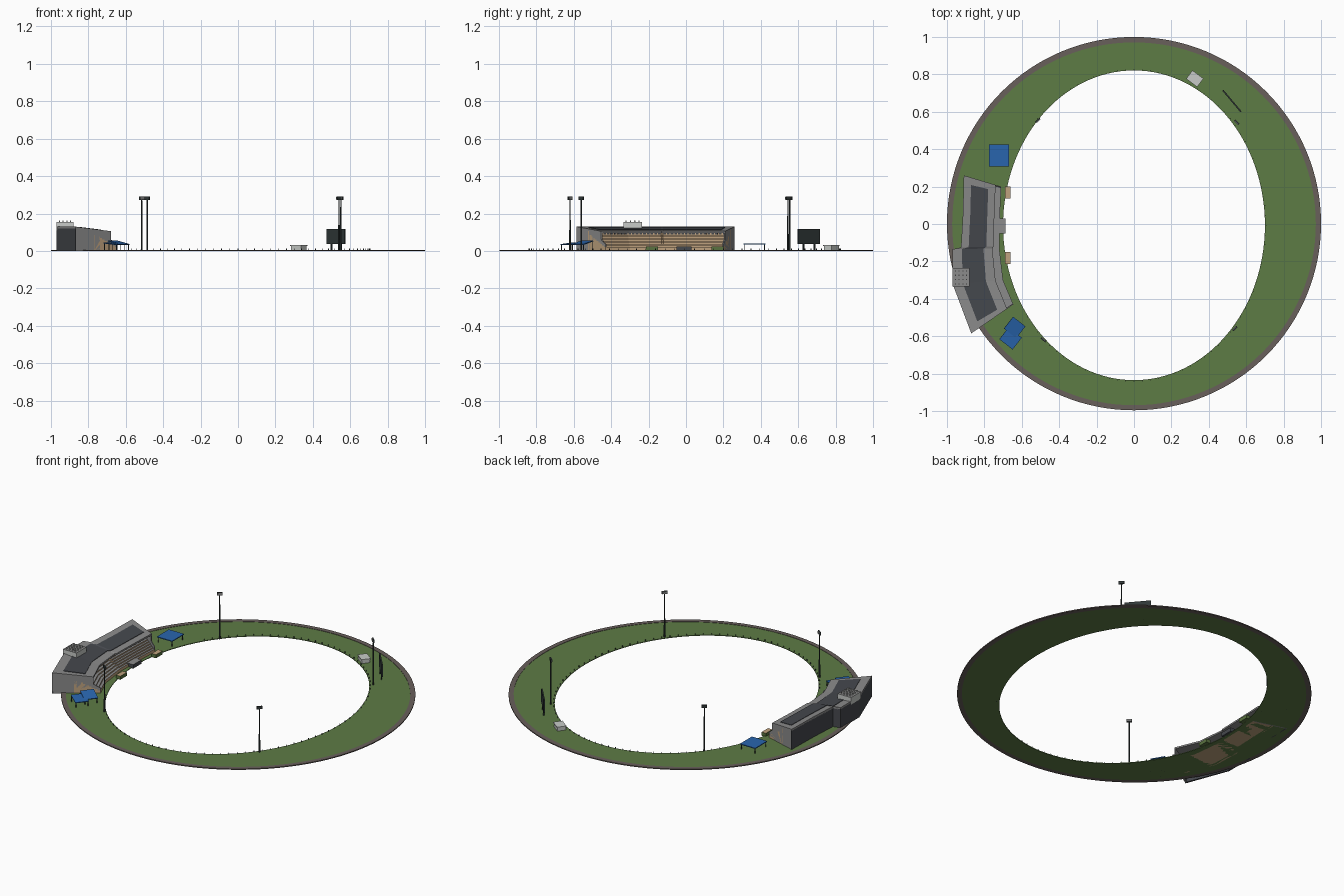
import bpy, bmesh, math
from mathutils import Vector, Matrix

if "Cube" in bpy.data.objects:
    bpy.data.objects.remove(bpy.data.objects["Cube"])


def material(name, *rgb):
    m = bpy.data.materials.new(name)
    m.use_nodes = True
    m.diffuse_color = (*rgb, 1)
    bsdf = next(n for n in m.node_tree.nodes if n.type == "BSDF_PRINCIPLED")
    bsdf.inputs["Base Color"].default_value = (*rgb, 1)
    return m


GRASS = material("grass green", .11, .2, .06)
PATH = material("path brown", .14, .115, .105)
CONCRETE = material("concrete grey", .26, .26, .26)
SLATE = material("dark slate", .06, .065, .075)
BLUE = material("canopy blue", .022, .13, .42)
TAN = material("tan wall", .52, .36, .21)
METAL = material("dark metal", .03, .04, .04)
PALE = material("pale grey", .58, .6, .58)
OLIVE = material("kiosk green", .1, .17, .05)


def finish(name, bm, *mats):
    bmesh.ops.recalc_face_normals(bm, faces=bm.faces)
    me = bpy.data.meshes.new(name)
    bm.to_mesh(me)
    bm.free()
    for m in mats:
        me.materials.append(m)
    ob = bpy.data.objects.new(name, me)
    bpy.context.collection.objects.link(ob)
    return ob


def add_box(bm, centre, size, turn=0, tilt=0):
    mat = (Matrix.Translation(centre) @ Matrix.Rotation(turn, 4, "Z")
           @ Matrix.Rotation(tilt, 4, "Y") @ Matrix.Diagonal((*size, 1)))
    return bmesh.ops.create_cube(bm, size=1, matrix=mat)["verts"]


def box(name, centre, size, mat, turn=0, tilt=0, top=None):
    bm = bmesh.new()
    add_box(bm, centre, size, turn, tilt)
    bm.normal_update()
    for f in bm.faces:
        f.material_index = int(top is not None and f.normal.z > .5)
    return finish(name, bm, mat, top or mat)


# Oval ground
INNER = (.7, .828, -.007)


def oval(rx, ry, cy, a, z):
    return Vector((rx * math.cos(a), ry * math.sin(a) + cy, z))


def ring(name, inner, outer, height, mat, n=128):
    bm = bmesh.new()
    rows = []
    for i in range(n):
        a = math.tau * i / n
        rows.append([bm.verts.new(oval(*e, a, z)) for e, z in
                     ((inner, 0), (outer, 0), (outer, height), (inner, height))])
    for i in range(n):
        p, q = rows[i], rows[(i + 1) % n]
        for k in range(4):
            j = (k + 1) % 4
            bm.faces.new((p[k], p[j], q[j], q[k]))
    return finish(name, bm, mat)


EDGE = (.972, .97, .001)
ring("grass_ring", INNER, EDGE, .004, GRASS)
ring("outer_path", EDGE, (1, .998, .002), .006, PATH)

# Boundary posts, left out in front of the stand
bm = bmesh.new()
for i in range(100):
    a = math.tau * i / 100
    if abs(a - math.pi) > .62:
        p = oval(INNER[0] + .006, INNER[1] + .006, INNER[2], a, .008)
        add_box(bm, p, (.003, .003, .01), a)
finish("boundary_posts", bm, METAL)

# Grandstand stations: back point, front point
STATIONS = [((-.91, .26), (-.71, .2)), ((-.915, .05), (-.717, .05)),
            ((-.925, -.125), (-.72, -.12)), ((-.97, -.135), (-.72, -.13)),
            ((-.97, -.32), (-.7, -.3)), ((-.87, -.585), (-.645, -.43))]
STATIONS = [(Vector(b), Vector(f)) for b, f in STATIONS]


def between(s, t, k):
    return s[0].lerp(t[0], k), s[1].lerp(t[1], k)


def loft(name, stations, profile, mats, rule=lambda k: 0):
    """Sweep a closed (depth, height) profile along the stations."""
    bm = bmesh.new()
    rows = [[bm.verts.new((*b.lerp(f, t), z)) for t, z in profile] for b, f in stations]
    n = len(profile)
    for p, q in zip(rows, rows[1:]):
        for k in range(n):
            j = (k + 1) % n
            bm.faces.new((p[k], p[j], q[j], q[k])).material_index = rule(k)
    for row in (rows[0], rows[-1]):
        bm.faces.new(row)
    return finish(name, bm, *mats)


def roof_z(t):
    return .13 - .029 * t


loft("back_wall", STATIONS, [(0, 0), (.04, 0), (.04, .12), (0, .12)], [SLATE])
loft("roof", STATIONS, [(0, .116), (.85, .095), (.85, roof_z(.85)), (0, .13)], [CONCRETE])
panel = ([between(STATIONS[0], STATIONS[1], .2)] + STATIONS[1:-1]
         + [between(STATIONS[-1], STATIONS[-2], .14)])
loft("roof_panel", panel, [(t, roof_z(t) + d) for t, d in
                           ((.2, 0), (.66, 0), (.66, .003), (.2, .003))], [SLATE])
loft("inner_wall", STATIONS, [(.38, 0), (.42, 0), (.42, .112), (.38, .112)], [TAN])

# Stepped seating: grey treads, tan risers
STEPS = 9
tiers = [(1, 0), (1, .022)]
for i in range(STEPS):
    t, z = 1 - .55 * (i + 1) / STEPS, .022 + .062 * i / (STEPS - 1)
    tiers.append((t, z))
    if i < STEPS - 1:
        tiers.append((t, z + .062 / (STEPS - 1)))
tiers.append((tiers[-1][0], 0))
loft("seating", STATIONS, tiers, [TAN, CONCRETE],
     lambda k: 1 if k % 2 and k < 2 * STEPS else 0)

# Solid end walls
side = [(0, 0), (0, .13), (.85, roof_z(.85)), (.85, .06), (1, .035), (1, 0)]
for label, a, b in (("left", 0, 1), ("right", -1, -2)):
    loft(label + "_end_wall", [STATIONS[a], between(STATIONS[a], STATIONS[b], .04)],
         side, [CONCRETE])

# Window row on the inner wall
bm = bmesh.new()
for s, t in ((0, 1), (1, 2), (3, 4), (4, 5)):
    p, q = (STATIONS[i][0].lerp(STATIONS[i][1], .425) for i in (s, t))
    turn = math.atan2(q.y - p.y, q.x - p.x)
    count = max(2, round((q - p).length / .02))
    for i in range(count):
        c = p.lerp(q, (i + .5) / count)
        add_box(bm, (*c, .094), (.014, .004, .012), turn)
finish("window_row", bm, SLATE)

# Rooftop plant room with vents
box("plant_room", (-.925, -.285, .132), (.092, .098, .044), PALE, top=CONCRETE)
bm = bmesh.new()
for i in range(4):
    for j in range(4):
        add_box(bm, (-.955 + .02 * i, -.32 + .023 * j, .159), (.006, .006, .01))
finish("roof_vents", bm, PALE)

# Kiosks and dugout in front of the seating
for label, y in (("left", .168), ("right", -.183)):
    box(label + "_kiosk", (-.675, y, .012), (.03, .064, .022), OLIVE, top=TAN)
box("players_entrance", (-.712, -.01, .013), (.052, .08, .024), SLATE, top=CONCRETE)


# Blue shade canopies on posts
def canopy(name, x, y, sx, sy, z, turn=0, tilt=0):
    box(name, (x, y, z), (sx, sy, .005), BLUE, turn, tilt)
    bm = bmesh.new()
    for i in (-1, 1):
        for j in (-1, 1):
            p = Matrix.Rotation(turn, 3, "Z") @ Vector((i * sx * .45, j * sy * .45, 0))
            h = z - i * sx * .45 * math.tan(tilt)
            add_box(bm, (x + p.x, y + p.y, h / 2), (.004, .004, h))
    finish(name + "_posts", bm, METAL)


canopy("left_canopy", -.722, .367, .105, .117, .037)
TURN = math.radians(-38)
canopy("right_canopy_upper", -.638, -.553, .085, .08, .044, TURN, .22)
canopy("right_canopy_lower", -.66, -.612, .09, .08, .038, TURN, .1)

# Floodlight towers facing the field
for i, (x, y) in enumerate(((-.515, .555), (.55, .545), (.54, -.56), (-.485, -.62))):
    turn = math.atan2(y, x) + math.pi / 2
    bm = bmesh.new()
    bmesh.ops.create_cone(bm, cap_ends=True, segments=8, radius1=.005, radius2=.003,
                          depth=.28, matrix=Matrix.Translation((x, y, .14)))
    add_box(bm, (x, y, .281), (.032, .007, .018), turn)
    finish(f"floodlight_tower_{i + 1}", bm, METAL)
    inward = Vector((-x, -y)).normalized() * .005
    box(f"floodlight_lamps_{i + 1}", (x + inward.x, y + inward.y, .281),
        (.028, .004, .014), CONCRETE, turn)

# Scoreboard on two posts
a, b = Vector((.475, .715)), Vector((.572, .6))
mid, turn = (a + b) / 2, math.atan2(b.y - a.y, b.x - a.x)
box("scoreboard", (*mid, .076), ((b - a).length, .008, .08), METAL, turn)
for i, k in enumerate((.25, .75)):
    box(f"scoreboard_post_{i + 1}", (*a.lerp(b, k), .02), (.008, .006, .04), METAL, turn)

# Small pavilion
box("pavilion", (.325, .777, .014), (.066, .05, .024), PALE, math.radians(-37))
box("pavilion_roof", (.325, .777, .028), (.073, .056, .005), PALE, math.radians(-37))
